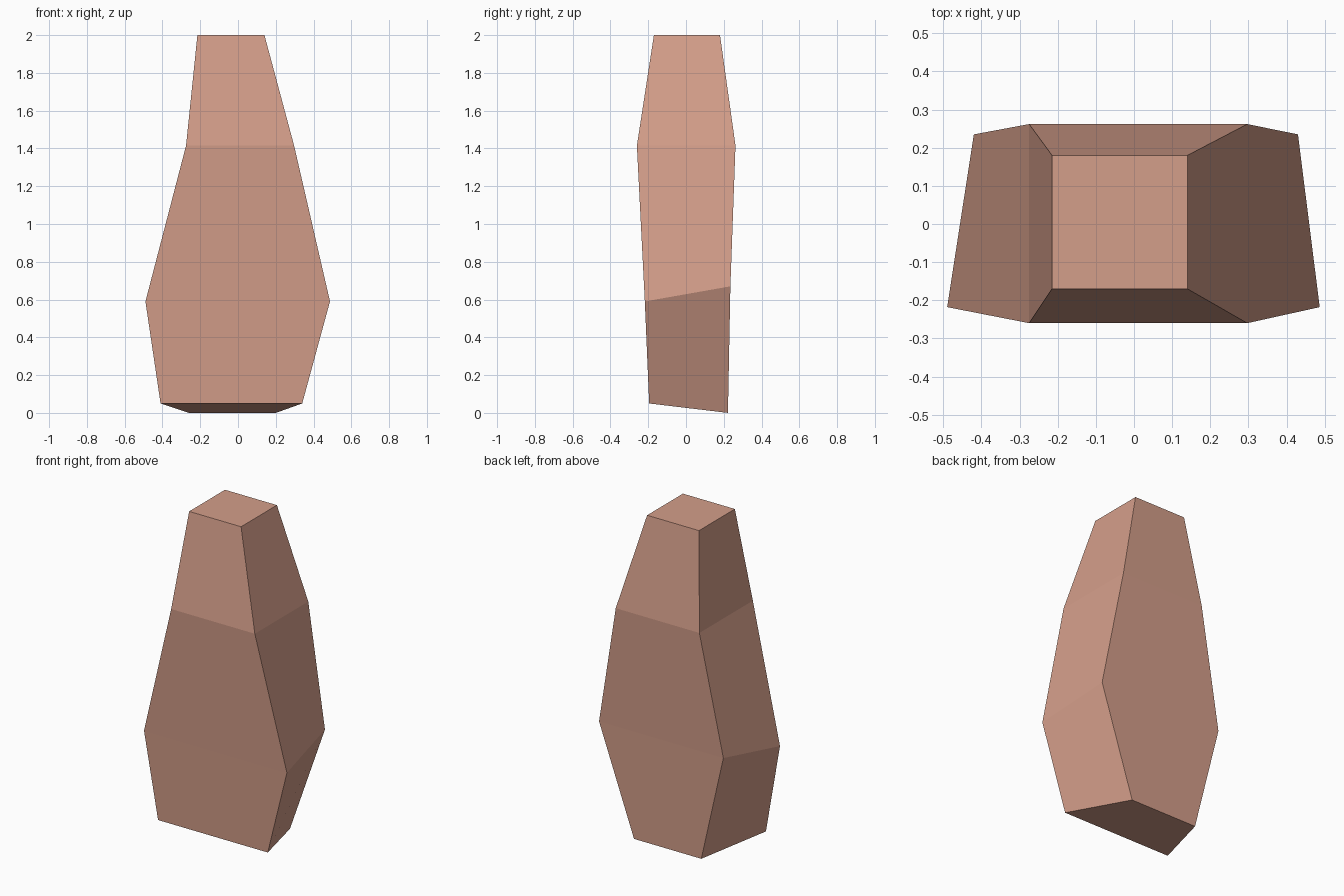
import bpy, bmesh

if "Cube" in bpy.data.objects:
    bpy.data.objects.remove(bpy.data.objects["Cube"])

# One flat clay colour
clay = bpy.data.materials.new("clay pink")
clay.diffuse_color = (0.658, 0.342, 0.254, 1)
clay.use_nodes = True
clay.node_tree.nodes["Principled BSDF"].inputs["Base Color"].default_value = clay.diffuse_color

# Each ring: front edge then back edge, as (x left, x right, y, z)
RINGS = [
    ((-0.41, 0.34, -0.195, 0.05), (-0.26, 0.20, 0.222, 0.0)),      # slanted base
    ((-0.49, 0.487, -0.218, 0.59), (-0.42, 0.43, 0.235, 0.67)),    # widest part
    ((-0.275, 0.297, -0.26, 1.415), (-0.275, 0.297, 0.262, 1.415)),  # shoulder
    ((-0.215, 0.14, -0.17, 2.0), (-0.215, 0.14, 0.18, 2.0)),       # flat top
]


def add_ring(bm, front, back):
    l, r, y, z = front
    bl, br, by, bz = back
    return [bm.verts.new(p) for p in
            ((l, y, z), (r, y, z), (br, by, bz), (bl, by, bz))]


# Faceted rock body: rings bridged with quads and capped
bm = bmesh.new()
rings = [add_ring(bm, f, b) for f, b in RINGS]
for low, high in zip(rings, rings[1:]):
    for i in range(4):
        j = (i + 1) % 4
        bm.faces.new((low[i], low[j], high[j], high[i]))
bm.faces.new(rings[0][::-1])
bm.faces.new(rings[-1])
bmesh.ops.recalc_face_normals(bm, faces=bm.faces)

mesh = bpy.data.meshes.new("rock_body")
bm.to_mesh(mesh)
bm.free()
mesh.materials.append(clay)
bpy.context.collection.objects.link(bpy.data.objects.new("rock_body", mesh))
